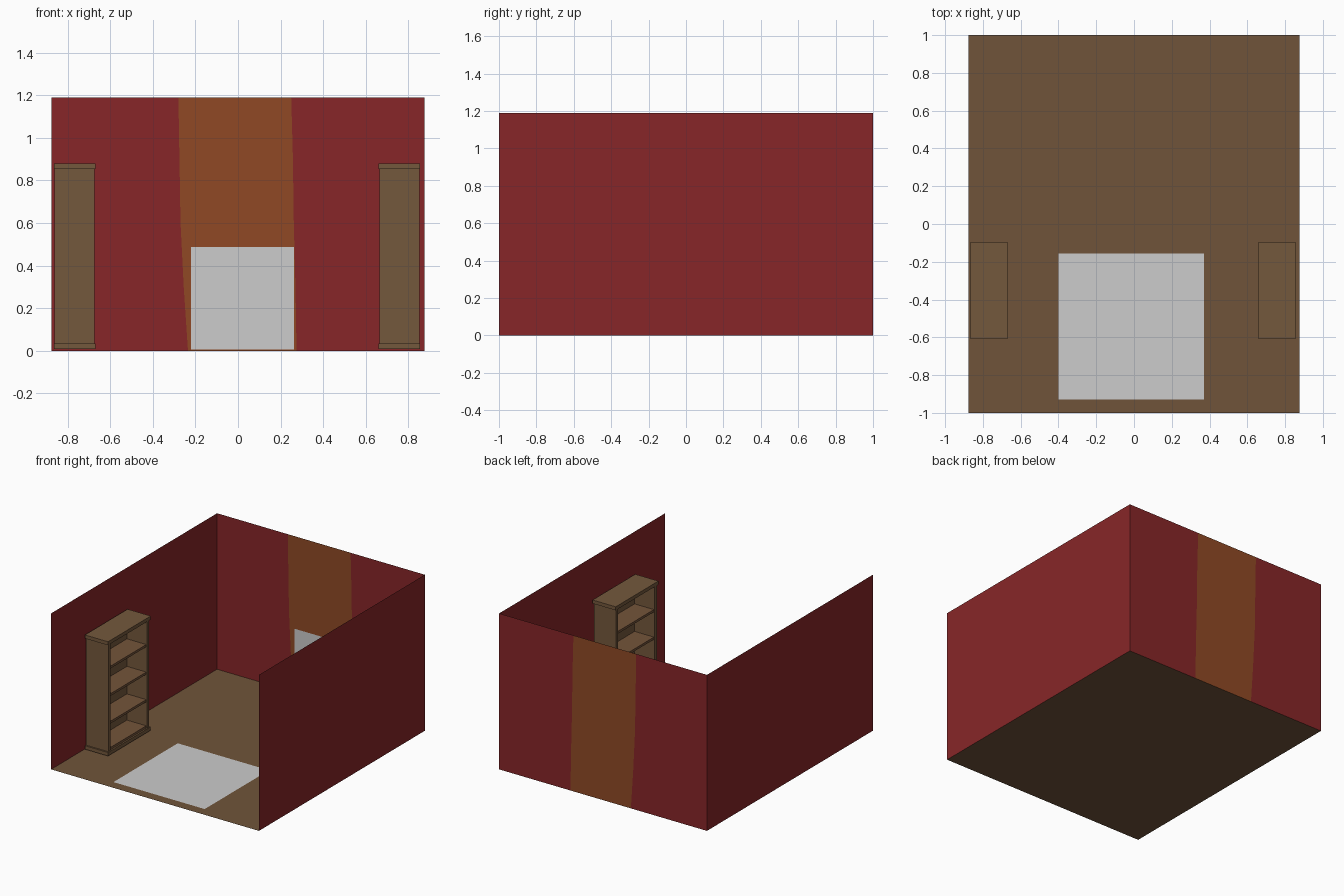
import bpy, bmesh

if "Cube" in bpy.data.objects:
    bpy.data.objects.remove(bpy.data.objects["Cube"])

def srgb(r, g, b):
    f = lambda c: c / 12.92 if c <= 0.04045 else ((c + 0.055) / 1.055) ** 2.4
    return [f(v / 255) for v in (r, g, b)] + [1]

def material(name, rgb):
    m = bpy.data.materials.new(name)
    m.diffuse_color = srgb(*rgb)
    m.use_nodes = True
    m.node_tree.nodes["Principled BSDF"].inputs["Base Color"].default_value = m.diffuse_color
    return m

RED = material("red wall", (135, 38, 40))
ORANGE = material("orange brown stripe", (144, 73, 37))
FLOOR = material("brown floor", (112, 84, 58))
WOOD = material("brown wood", (116, 88, 60))
SHELF = material("warm shelf wood", (116, 84, 58))
GREY = material("light grey", (204, 204, 204))

def build(name, bm, mats):
    me = bpy.data.meshes.new(name)
    bm.to_mesh(me)
    bm.free()
    ob = bpy.data.objects.new(name, me)
    bpy.context.collection.objects.link(ob)
    for m in mats:
        me.materials.append(m)
    return ob

def sheet(name, corners, mat):
    bm = bmesh.new()
    bm.faces.new([bm.verts.new(c) for c in corners])
    return build(name, bm, [mat])

def add_box(bm, x0, x1, y0, y1, z0, z1, index=0):
    vs = bmesh.ops.create_cube(bm, size=1)["verts"]
    for v in vs:
        v.co = ((x0 + x1) / 2 + v.co.x * (x1 - x0),
                (y0 + y1) / 2 + v.co.y * (y1 - y0),
                (z0 + z1) / 2 + v.co.z * (z1 - z0))
    for f in {f for v in vs for f in v.link_faces}:
        f.material_index = index

W, H = 0.877, 1.19

# Floor and side walls are single sheets
sheet("floor", [(-W, -1, 0), (W, -1, 0), (W, 1, 0), (-W, 1, 0)], FLOOR)
sheet("left_wall", [(-W, -1, 0), (-W, 1, 0), (-W, 1, H), (-W, -1, H)], RED)
sheet("right_wall", [(W, -1, 0), (W, -1, H), (W, 1, H), (W, 1, 0)], RED)

# Back wall with a slightly crooked stripe: rows of (z, stripe left, stripe right)
rows = [(0, -0.235, 0.275), (0.3, -0.255, 0.27), (0.6, -0.27, 0.262),
        (0.9, -0.275, 0.258), (H, -0.28, 0.25)]
bm = bmesh.new()
grid = [[bm.verts.new((x, 1, z)) for x in (-W, a, b, W)] for z, a, b in rows]
for lo, hi in zip(grid, grid[1:]):
    for i in range(3):
        f = bm.faces.new((lo[i], lo[i + 1], hi[i + 1], hi[i]))
        f.material_index = int(i == 1)
build("back_wall", bm, [RED, ORANGE])

# Fireplace panel on the back wall and rug on the floor
sheet("wall_panel", [(-0.22, 0.995, 0.005), (0.262, 0.995, 0.005),
                     (0.262, 0.995, 0.487), (-0.22, 0.995, 0.487)], GREY)
sheet("rug", [(-0.40, -0.93, 0.004), (0.37, -0.93, 0.004),
              (0.37, -0.155, 0.004), (-0.40, -0.155, 0.004)], GREY)

# Bookcases, open towards the middle of the room
def bookcase(name, back, s):
    bm = bmesh.new()
    y0, y1 = -0.61, -0.095

    def part(d0, d1, ya, yb, z0, z1, index=0):
        a, b = sorted((back + s * d0, back + s * d1))
        add_box(bm, a, b, ya, yb, z0, z1, index)

    part(0, 0.195, y0, y1, 0.008, 0.035)            # plinth
    part(0, 0.195, y0, y1, 0.853, 0.88)             # cap
    i0, i1 = y0 + 0.012, y1 - 0.012
    for a, b in ((i0, i0 + 0.025), (i1 - 0.025, i1)):
        part(0.002, 0.19, a, b, 0.035, 0.853)       # side panels
    part(0.002, 0.02, i0 + 0.025, i1 - 0.025, 0.035, 0.853)  # back board
    for z in (0.035, 0.235, 0.445, 0.655):          # shelves
        part(0.02, 0.183, i0 + 0.025, i1 - 0.025, z, z + 0.018, 1)
    build(name, bm, [WOOD, SHELF])

bookcase("left_bookcase", -0.865, 1)
bookcase("right_bookcase", 0.855, -1)
